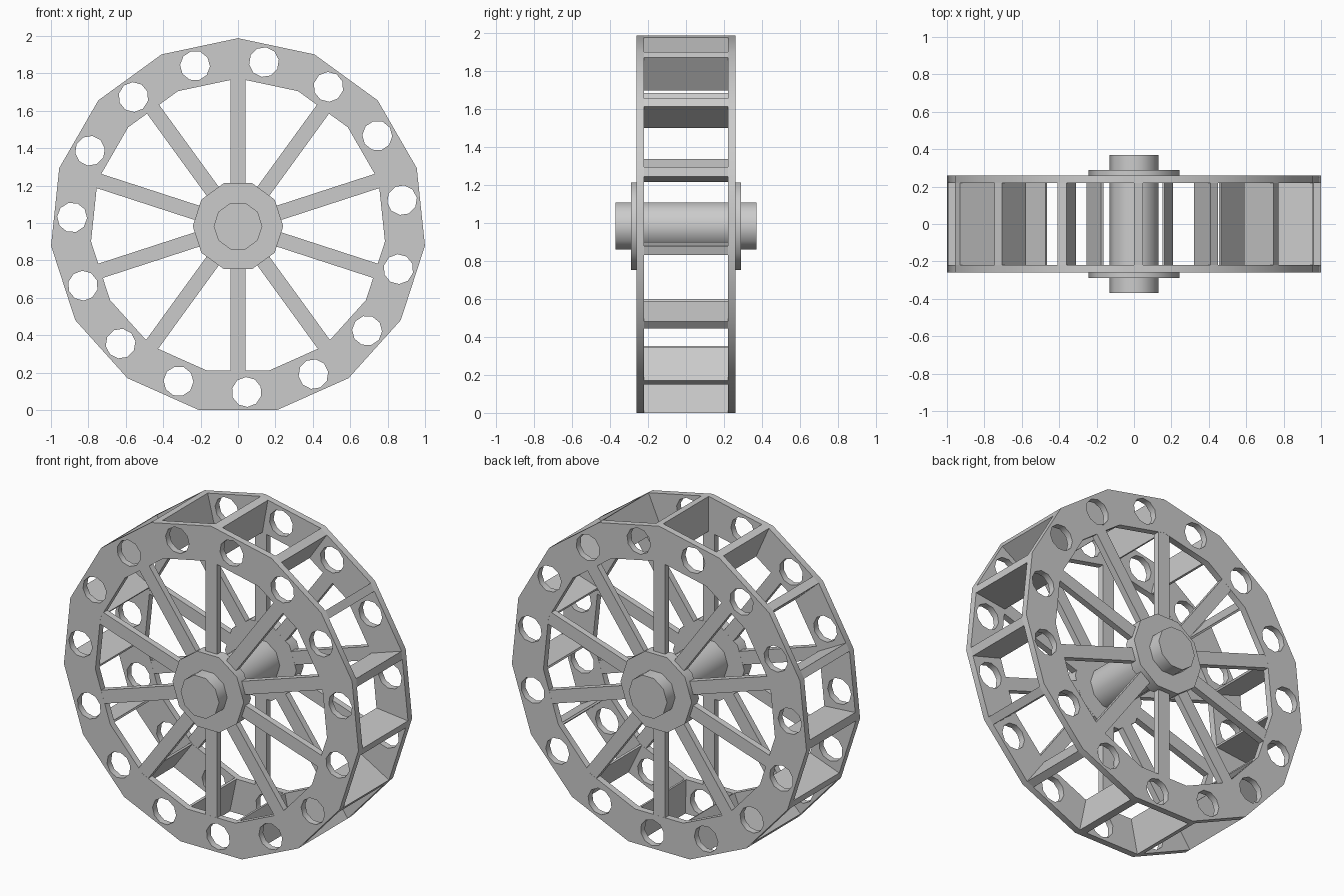
import bpy, bmesh
from math import sin, cos, radians, pi
from mathutils import Vector, Matrix

cube = bpy.data.objects.get("Cube")
if cube:
    bpy.data.objects.remove(cube, do_unlink=True)

CENTRE_Z = 0.983
SIDES = 15           # rim segments, also holes and paddles
STEP = 360 / SIDES
R_OUT, R_IN = 1.005, 0.79

grey = bpy.data.materials.new("light_grey")
grey.use_nodes = True
colour = (0.6, 0.6, 0.6, 1)
grey.diffuse_color = colour
grey.node_tree.nodes["Principled BSDF"].inputs["Base Color"].default_value = colour


def polar(radius, degrees):
    """Point on the wheel, measured clockwise from the top."""
    a = radians(degrees)
    return Vector((radius * sin(a), radius * cos(a)))


def ring(radius, count, start=0, centre=Vector((0, 0))):
    return [centre + polar(radius, start + i * 360 / count) for i in range(count)]


def plate(name, loops, y_near, y_far):
    """Fill closed outlines in the wheel plane and extrude them along y."""
    curve = bpy.data.curves.new(name, "CURVE")
    curve.dimensions = "2D"
    curve.fill_mode = "BOTH"
    curve.extrude = abs(y_far - y_near) / 2
    for loop in loops:
        spline = curve.splines.new("POLY")
        spline.points.add(len(loop) - 1)
        for point, co in zip(spline.points, loop):
            point.co = (co.x, co.y, 0, 1)
        spline.use_cyclic_u = True
    helper = bpy.data.objects.new(name + "_outline", curve)
    bpy.context.collection.objects.link(helper)
    graph = bpy.context.evaluated_depsgraph_get()
    mesh = bpy.data.meshes.new_from_object(helper.evaluated_get(graph))
    bpy.data.objects.remove(helper, do_unlink=True)
    bpy.data.curves.remove(curve)

    # Weld caps to walls and stand the plate upright
    bm = bmesh.new()
    bm.from_mesh(mesh)
    bmesh.ops.remove_doubles(bm, verts=bm.verts, dist=0.0005)
    bmesh.ops.recalc_face_normals(bm, faces=bm.faces)
    bmesh.ops.dissolve_limit(bm, angle_limit=radians(1), verts=bm.verts, edges=bm.edges)
    place = Matrix.Translation((0, (y_near + y_far) / 2, CENTRE_Z))
    bm.transform(place @ Matrix.Rotation(pi / 2, 4, "X"))
    bm.to_mesh(mesh)
    bm.free()
    mesh.name = name
    mesh.materials.clear()
    mesh.materials.append(grey)
    obj = bpy.data.objects.new(name, mesh)
    bpy.context.collection.objects.link(obj)
    bpy.ops.object.select_all(action="DESELECT")
    obj.select_set(True)
    bpy.context.view_layer.objects.active = obj
    bpy.ops.object.shade_smooth_by_angle(angle=radians(40))
    return obj


# Outlines shared by both wheel faces
holes = [ring(0.08, 10, 9 + i * STEP, polar(0.888, 9 + i * STEP)) for i in range(SIDES)]
rim_loops = [ring(R_OUT, SIDES), ring(R_IN, SIDES)] + holes
hub_loop = ring(0.242, 10, 18)


def spoke_loop(angle):
    along, across = polar(1, angle), polar(0.04, angle + 90)
    inner, outer = along * 0.15, along * 0.79
    return [inner - across, outer - across, outer + across, inner + across]


for name, side in (("front", -1), ("back", 1)):
    plate(name + "_rim", rim_loops, side * 0.22, side * 0.26)
    plate(name + "_hub", [hub_loop], side * 0.22, side * 0.29)
    for i in range(10):
        plate(f"{name}_spoke_{i + 1}", [spoke_loop(i * 36)], side * 0.2205, side * 0.2595)

# Axle through both hubs
plate("axle", [ring(0.13, 10, 18)], -0.37, 0.37)

# Paddles at the rim corners, thicker toward the outside
for i in range(SIDES):
    angle = i * STEP
    outer, inner = polar(R_OUT, angle), polar(R_IN, angle)
    edge = (polar(R_OUT, angle + STEP) - outer).normalized()
    loop = [inner, outer, outer + edge * 0.05, inner + edge * 0.012]
    plate(f"paddle_{i + 1}", [loop], -0.22, 0.22)
